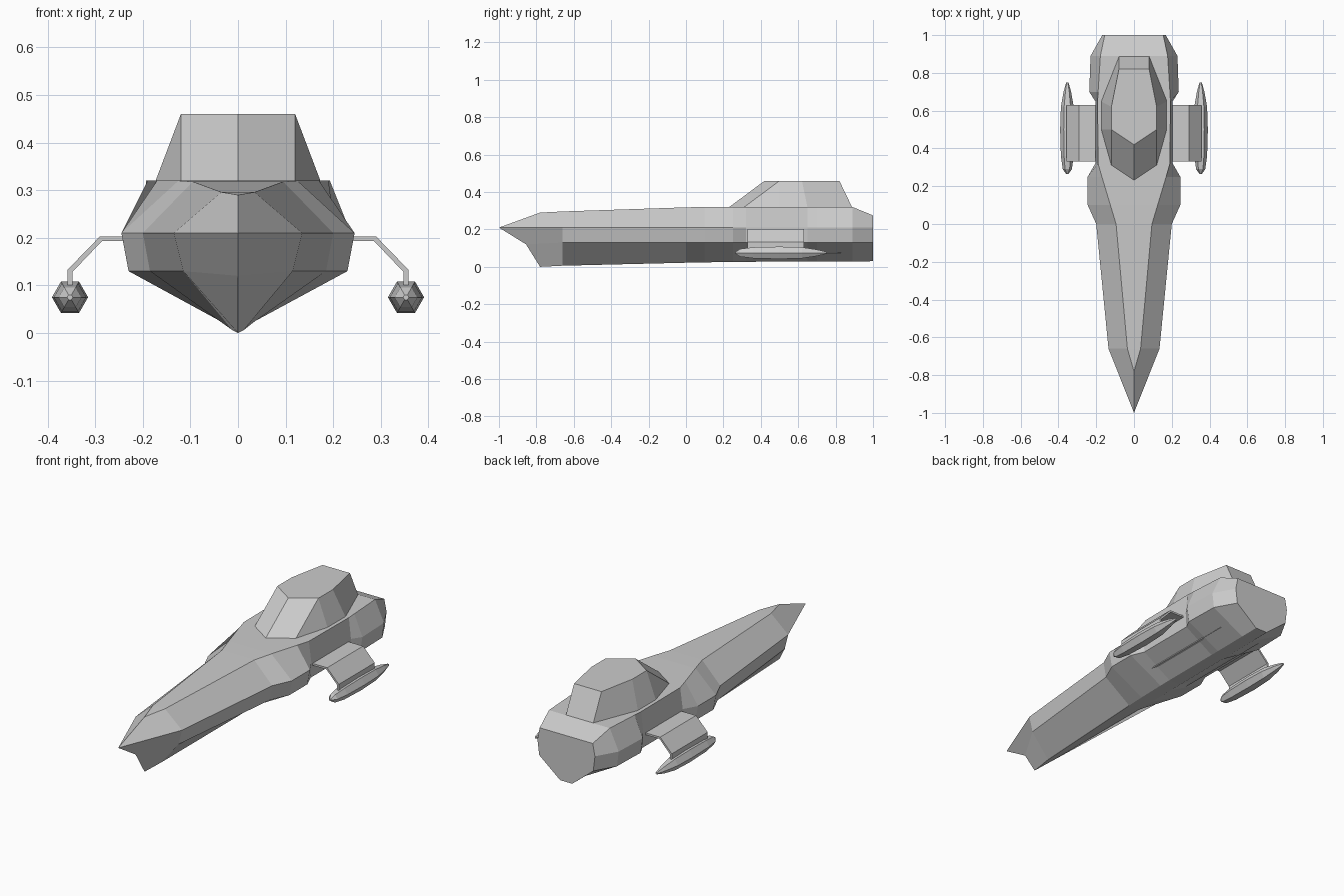
import bpy, bmesh, math

if "Cube" in bpy.data.objects:
    bpy.data.objects.remove(bpy.data.objects["Cube"])


def loft(name, rings, closed_ends=True):
    """Skin a list of equal-length point rings, capping both ends."""
    bm = bmesh.new()
    loops = [[bm.verts.new(p) for p in ring] for ring in rings]
    n = len(loops[0])
    for a, b in zip(loops, loops[1:]):
        for i in range(n):
            j = (i + 1) % n
            bm.faces.new((a[i], a[j], b[j], b[i]))
    if closed_ends:
        bm.faces.new(loops[0])
        bm.faces.new(loops[-1])
    bmesh.ops.remove_doubles(bm, verts=bm.verts, dist=0.0005)
    bmesh.ops.recalc_face_normals(bm, faces=bm.faces)
    mesh = bpy.data.meshes.new(name)
    bm.to_mesh(mesh)
    bm.free()
    obj = bpy.data.objects.new(name, mesh)
    bpy.context.collection.objects.link(obj)
    return obj


def both_sides(half):
    """Complete a ring from its right half."""
    return half + [(-x, y, z) for x, y, z in reversed(half)]


# Hull: y, deck x, deck z, middle chine x, lower chine x, keel x, keel z
stations = [
    (-0.66, 0.035, 0.296, 0.135, 0.115, 0.012, 0.006),
    (0.00, 0.095, 0.318, 0.20, 0.185, 0.032, 0.022),
    (0.10, 0.125, 0.32, 0.245, 0.23, 0.034, 0.024),
    (0.25, 0.17, 0.32, 0.245, 0.23, 0.035, 0.026),
    (0.32, 0.19, 0.32, 0.205, 0.20, 0.035, 0.027),
    (0.65, 0.193, 0.32, 0.205, 0.20, 0.035, 0.028),
    (0.70, 0.19, 0.32, 0.237, 0.225, 0.035, 0.028),
    (0.89, 0.178, 0.32, 0.23, 0.22, 0.035, 0.029),
    (1.00, 0.155, 0.275, 0.168, 0.158, 0.035, 0.03),
]
rings = [both_sides([(dx, y, dz), (mx, y, 0.21), (lx, y, 0.13), (kx, y, kz)])
         for y, dx, dz, mx, lx, kx, kz in stations]
# Pointed prow: the first ring is flattened onto the centre plane
prow = both_sides([(0, -0.78, 0.29), (0, -1, 0.21), (0, -0.855, 0.12), (0, -0.78, 0)])
hull = loft("hull", [prow] + rings, closed_ends=False)
bm = bmesh.new()
bm.from_mesh(hull.data)
bmesh.ops.holes_fill(bm, edges=[e for e in bm.edges if e.is_boundary])
bmesh.ops.recalc_face_normals(bm, faces=bm.faces)
bm.to_mesh(hull.data)
bm.free()

# Cabin: tapered faceted block with a pointed windscreen
base = [(0, 0.225), (0.12, 0.305), (0.175, 0.5), (0.175, 0.65), (0.08, 0.89)]
roof = [(0, 0.42), (0.12, 0.5), (0.12, 0.5), (0.12, 0.62), (0.08, 0.82)]
loft("cabin", [both_sides([(x, y, z) for x, y in outline])
               for outline, z in ((base, 0.315), (roof, 0.46))])

# Struts and pods on both sides
strut_section = [(0.18, 0.203), (0.29, 0.203), (0.358, 0.133), (0.358, 0.09),
                 (0.348, 0.09), (0.348, 0.128), (0.286, 0.193), (0.18, 0.193)]
pod_profile = [(0.265, 0.006), (0.29, 0.024), (0.36, 0.034), (0.50, 0.038),
               (0.62, 0.034), (0.70, 0.02), (0.75, 0.006)]
for side, label in ((1, "right"), (-1, "left")):
    loft(label + "_strut", [[(side * x, y, z) for x, z in strut_section]
                            for y in (0.33, 0.63)])
    loft(label + "_pod", [[(side * 0.353 + r * math.cos(k * math.pi / 3), y,
                            0.075 + r * math.sin(k * math.pi / 3)) for k in range(6)]
                          for y, r in pod_profile])
    # Thin strake along the underside
    loft(label + "_strake", [[(side * x, y, z) for x, z in
                              ((0.11, 0.08), (0.125, 0.08), (0.125, 0.075), (0.11, 0.075))]
                             for y in (0.12, 0.83)])
